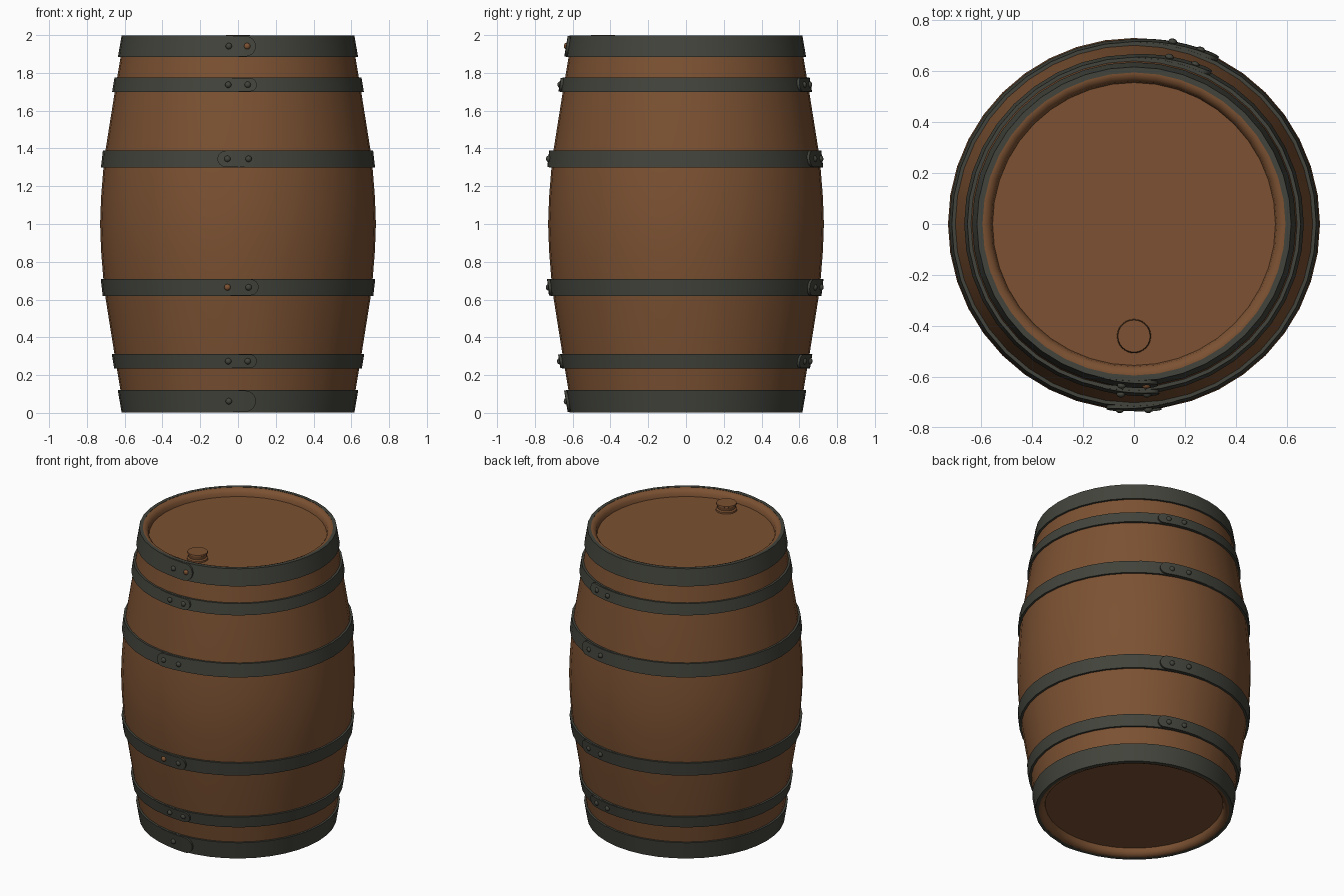
import bpy
import bmesh
import math
from mathutils import Vector

SEG = 40
if "Cube" in bpy.data.objects:
    bpy.data.objects.remove(bpy.data.objects["Cube"], do_unlink=True)


def make_material(name, color):
    mat = bpy.data.materials.new(name)
    mat.use_nodes = True
    mat.diffuse_color = (*color, 1)
    mat.node_tree.nodes["Principled BSDF"].inputs["Base Color"].default_value = (*color, 1)
    return mat


WOOD = make_material("oak brown", (0.2, 0.083, 0.032))
IRON = make_material("dark iron", (0.054, 0.057, 0.044))


def finish(name, bm, mat):
    bmesh.ops.remove_doubles(bm, verts=bm.verts, dist=0.00005)
    bmesh.ops.recalc_face_normals(bm, faces=bm.faces)
    mesh = bpy.data.meshes.new(name)
    bm.to_mesh(mesh)
    bm.free()
    mesh.materials.append(mat)
    obj = bpy.data.objects.new(name, mesh)
    bpy.context.collection.objects.link(obj)
    bpy.ops.object.select_all(action="DESELECT")
    obj.select_set(True)
    bpy.context.view_layer.objects.active = obj
    bpy.ops.object.shade_smooth_by_angle(angle=math.radians(35))
    return obj


def around(radius, degrees, z):
    """Point on the barrel, angle counted from the front towards +x."""
    a = math.radians(degrees)
    return Vector((radius * math.sin(a), -radius * math.cos(a), z))


def lathe(name, profile, mat, closed=False, seg=SEG):
    bm = bmesh.new()
    verts = [bm.verts.new((r, 0, z)) for r, z in profile]
    pairs = list(zip(verts, verts[1:]))
    if closed:
        pairs.append((verts[-1], verts[0]))
    edges = [bm.edges.new(p) for p in pairs]
    bmesh.ops.spin(bm, geom=verts + edges, cent=(0, 0, 0), axis=(0, 0, 1),
                   angle=math.tau, steps=seg, use_merge=True)
    return finish(name, bm, mat)


# Staves and recessed heads: the upper half profile is mirrored downwards
half = [(0, 1.95), (0.555, 1.95), (0.56, 1.975), (0.573, 1.99), (0.59, 1.997),
        (0.603, 1.995), (0.654, 1.69), (0.7, 1.4), (0.714, 1.28), (0.725, 1.14)]
lathe("barrel_body", half + [(0.73, 1)] + [(r, 2 - z) for r, z in reversed(half)], WOOD)


def body_radius(z):
    h = max(z, 2 - z)
    side = half[5:] + [(0.73, 1)]
    for (r1, z1), (r0, z0) in zip(side, side[1:]):
        if h >= z0:
            return r0 + (r1 - r0) * (h - z0) / (z1 - z0)
    return 0.73


def hoop(name, low, high):
    n = 4
    zs = [low + (high - low) * i / n for i in range(n + 1)]
    outer = [(body_radius(z) + 0.014, z) for z in zs]
    inner = [(body_radius(z) - 0.008, z) for z in (high, low)]
    lathe(name, outer + inner, IRON, closed=True)


def lap(name, low, high, tip, tail):
    """Overlapping hoop end: rounded at the tip, sinking into the hoop at the tail."""
    bm = bmesh.new()
    mid, half_h = (low + high) / 2, (high - low) / 2 - 0.002
    length = math.radians(abs(tail - tip)) * body_radius(mid)
    cap = half_h / length
    steps = [cap * (1 - math.cos(math.pi / 2 * i / 6)) for i in range(7)]
    steps += [cap + (1 - cap) * i / 8 for i in range(1, 9)]
    rows = []
    for t in steps:
        k = max(0.06, math.sqrt(max(0, 1 - (1 - min(t / cap, 1)) ** 2)))
        lift = 0.028 - 0.016 * t
        ring = [(1, lift), (-1, lift), (-1, 0.004), (1, 0.004)]
        rows.append([bm.verts.new(around(body_radius(mid + s * k * half_h) + d,
                                         tip + (tail - tip) * t, mid + s * k * half_h))
                     for s, d in ring])
    for a, b in zip(rows, rows[1:]):
        for i in range(4):
            j = (i + 1) % 4
            bm.faces.new((a[i], a[j], b[j], b[i]))
    bm.faces.new(rows[0])
    bm.faces.new(rows[-1])
    finish(name, bm, IRON)


def rivet(name, degrees, z, mat):
    bm = bmesh.new()
    bmesh.ops.create_uvsphere(bm, u_segments=12, v_segments=8, radius=0.017)
    bmesh.ops.scale(bm, vec=(1, 1, 0.75), verts=bm.verts)
    obj = finish(name, bm, mat)
    obj.location = around(body_radius(z) + 0.024, degrees, z)
    obj.rotation_euler = around(1, degrees, 0).to_track_quat("Z", "Y").to_euler()


# Hoops: low, high, side of the front tip, front rivets, has a back joint
hoops = {
    "bottom_hoop": (0.003, 0.12, 1, [(-1, IRON)], False),
    "lower_hoop": (0.235, 0.312, 1, [(-1, IRON), (1, IRON)], True),
    "lower_belly_hoop": (0.62, 0.71, 1, [(-1, WOOD), (1, IRON)], True),
    "upper_belly_hoop": (1.3, 1.39, -1, [(-1, IRON), (1, IRON)], True),
    "upper_hoop": (1.7, 1.775, 1, [(-1, IRON), (1, IRON)], True),
    "top_hoop": (1.885, 1.998, 1, [(-1, IRON), (1, WOOD)], False),
}
for name, (low, high, side, rivets, back) in hoops.items():
    mid = (low + high) / 2
    hoop(name, low, high)
    lap(name + "_front_lap", low, high, 8.5 * side, -15 * side)
    for s, mat in rivets:
        rivet(name + "_front_rivet", s * 4.4, mid, mat)
    if back:
        lap(name + "_back_lap", low, high, 153, 185)
        for angle in (159, 168):
            rivet(name + "_back_rivet", angle, mid, IRON)

# Bung plugged into the upper head, with a slightly flared foot
bung = lathe("bung", [(0, 1.94), (0.068, 1.94), (0.066, 1.96), (0.056, 1.966),
                      (0.06, 1.99), (0.065, 1.993), (0.063, 2), (0, 2)], WOOD, seg=24)
bung.location.y = -0.44
